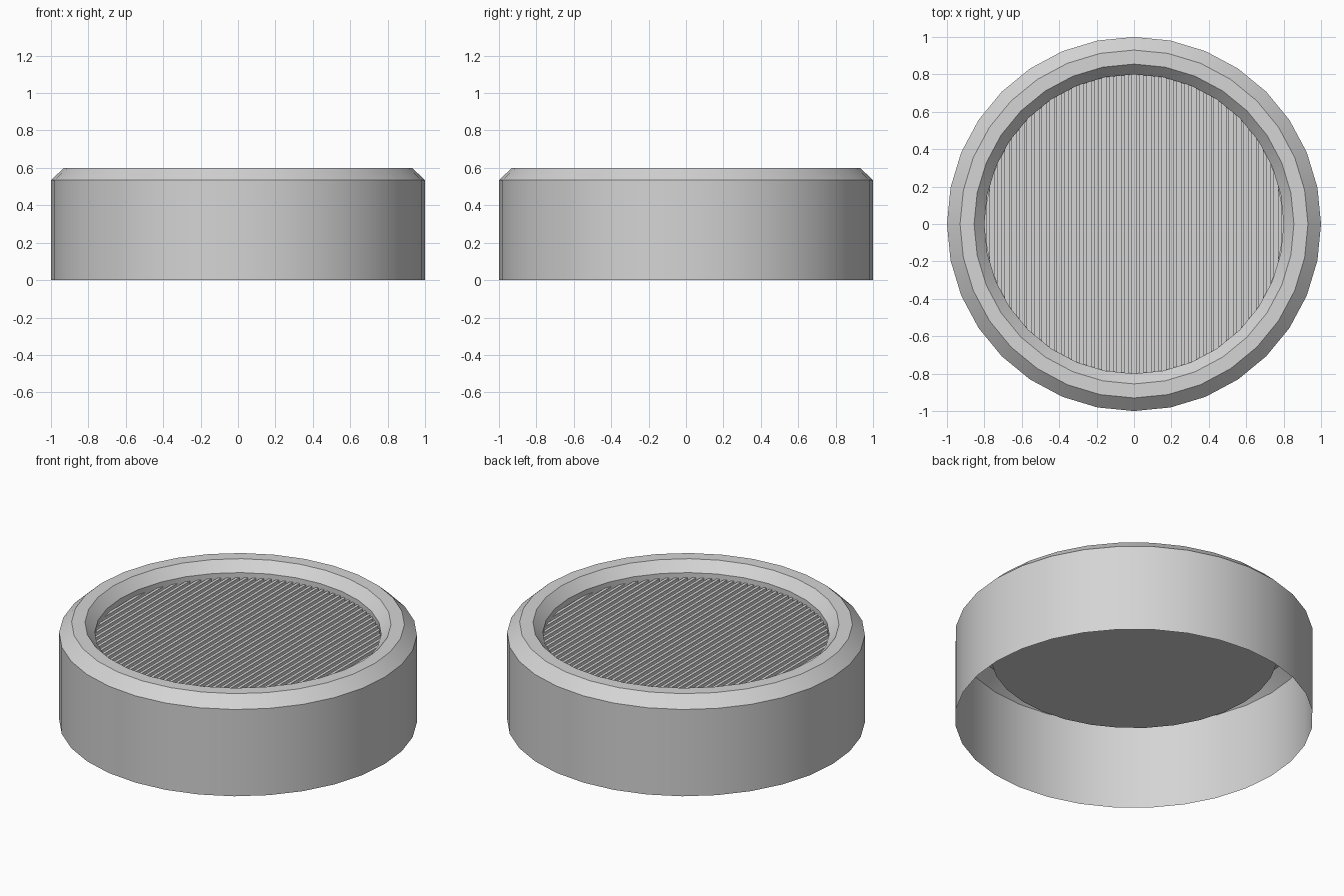
import bpy, bmesh, math

SIDES = 32
WELL_R = 0.80       # radius of the recessed grille
PITCH = 0.04        # distance between ribs
RIB_W = 0.018
FLOOR_Z, RIB_Z = 0.46, 0.51

cube = bpy.data.objects.get("Cube")
if cube:
    bpy.data.objects.remove(cube, do_unlink=True)

grey = bpy.data.materials.new("light_grey")
grey.use_nodes = True
colour = (0.66, 0.66, 0.66, 1)
grey.diffuse_color = colour
grey.node_tree.nodes["Principled BSDF"].inputs["Base Color"].default_value = colour


def finish(name, bm):
    mesh = bpy.data.meshes.new(name)
    bm.to_mesh(mesh)
    bm.free()
    mesh.materials.append(grey)
    obj = bpy.data.objects.new(name, mesh)
    bpy.context.collection.objects.link(obj)
    bpy.ops.object.select_all(action="DESELECT")
    obj.select_set(True)
    bpy.context.view_layer.objects.active = obj
    bpy.ops.object.shade_smooth_by_angle(angle=math.radians(30))
    return obj


def ring(bm, r, z):
    step = 2 * math.pi / SIDES
    return [bm.verts.new((r * math.cos(i * step), r * math.sin(i * step), z))
            for i in range(SIDES)]


def lathe(bm, profile):
    rings = [ring(bm, r, z) for r, z in profile]
    for a, b in zip(rings, rings[1:]):
        for i in range(SIDES):
            j = (i + 1) % SIDES
            bm.faces.new((a[i], a[j], b[j], b[i]))
    return rings


# Open-bottomed shell with bevelled rim, turning down into the well
bm = bmesh.new()
lathe(bm, [(1, 0), (1, 0.535), (0.93, 0.6), (0.855, 0.6),
           (WELL_R, 0.54), (WELL_R, FLOOR_Z)])
finish("shell", bm)

# Plate closing the well, with a flat underside
bm = bmesh.new()
low, high = lathe(bm, [(WELL_R, 0.40), (WELL_R, FLOOR_Z)])
bm.faces.new(list(reversed(low)))
bm.faces.new(high)
finish("well_plate", bm)


def half_chord(x):
    """Half length in y of the many-sided well at x."""
    step = 2 * math.pi / SIDES
    k = math.floor(math.acos(x / WELL_R) / step)
    xa, xb = (WELL_R * math.cos(n * step) for n in (k, k + 1))
    ya, yb = (WELL_R * math.sin(n * step) for n in (k, k + 1))
    return ya + (yb - ya) * (x - xa) / (xb - xa)


# Parallel ribs running front to back, trimmed to the well
bm = bmesh.new()
count = 2 * int(WELL_R / PITCH)
for n in range(count):
    x = (n - (count - 1) / 2) * PITCH
    x0, x1 = x - RIB_W / 2, x + RIB_W / 2
    y0, y1 = half_chord(x0), half_chord(x1)
    base = [(x0, -y0), (x1, -y1), (x1, y1), (x0, y0)]
    low = [bm.verts.new((*p, FLOOR_Z)) for p in base]
    high = [bm.verts.new((*p, RIB_Z)) for p in base]
    bm.faces.new(high)
    for i in range(4):
        j = (i + 1) % 4
        bm.faces.new((low[i], low[j], high[j], high[i]))
finish("grille_ribs", bm)
